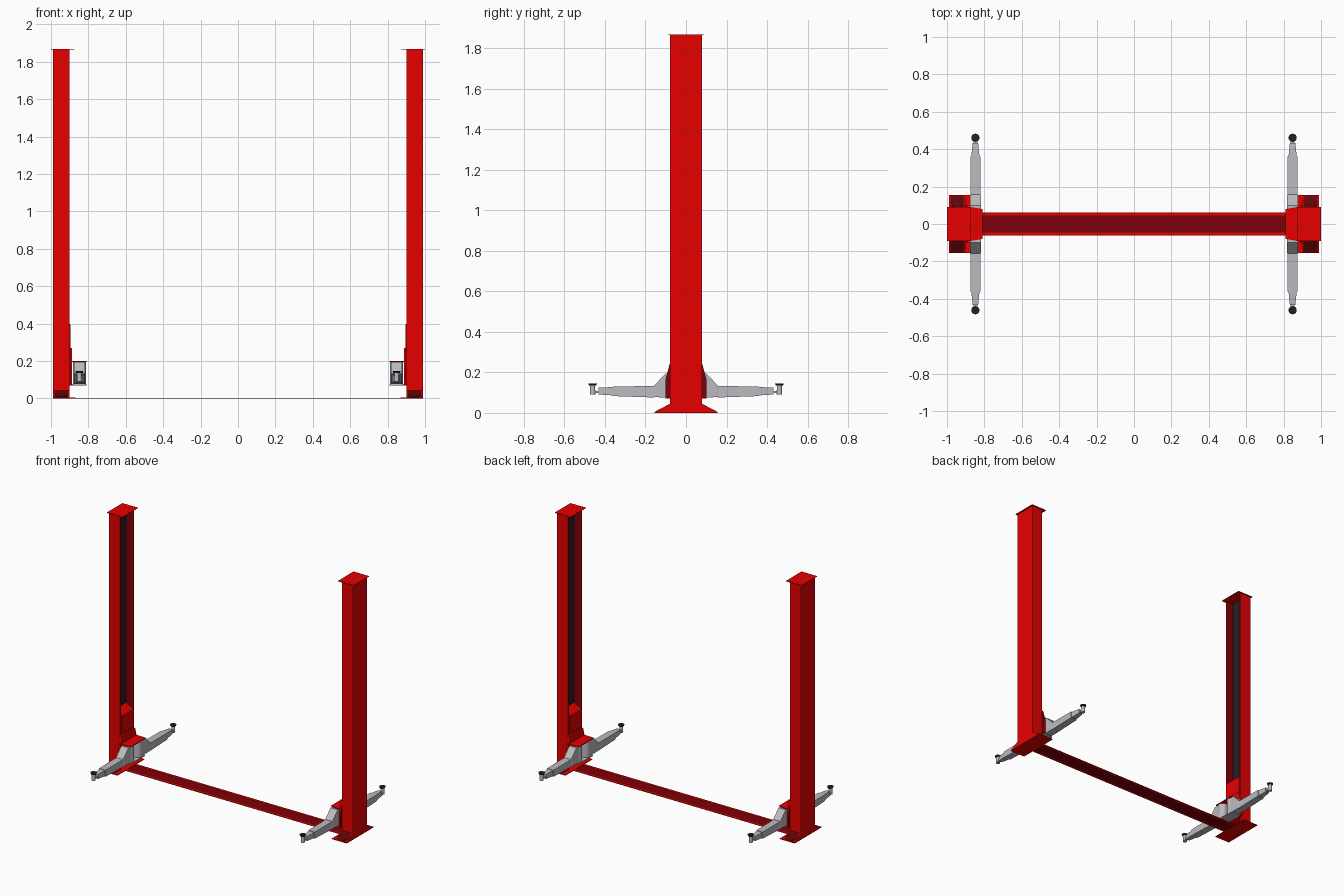
import bpy, bmesh, math
from mathutils import Matrix

if "Cube" in bpy.data.objects:
    bpy.data.objects.remove(bpy.data.objects["Cube"])


def material(name, rgb):
    m = bpy.data.materials.new(name)
    m.diffuse_color = (*rgb, 1)
    m.use_nodes = True
    m.node_tree.nodes["Principled BSDF"].inputs["Base Color"].default_value = m.diffuse_color
    return m


RED = material("red paint", (0.80, 0.0, 0.0))
DARK = material("dark red", (0.20, 0.0, 0.002))
SHADE = material("anchor brown", (0.10, 0.002, 0.003))
GREY = material("grey steel", (0.50, 0.50, 0.53))
BLACK = material("black rubber", (0.018, 0.014, 0.018))


def finish(name, bm, mat):
    bmesh.ops.recalc_face_normals(bm, faces=bm.faces[:])
    me = bpy.data.meshes.new(name)
    bm.to_mesh(me)
    bm.free()
    me.materials.append(mat)
    ob = bpy.data.objects.new(name, me)
    bpy.context.collection.objects.link(ob)
    return ob


def box(name, x, y, z, mat):
    """Box from (min, max) pairs."""
    bm = bmesh.new()
    bmesh.ops.create_cube(bm, size=1)
    for v in bm.verts:
        v.co = [r[0] if c < 0 else r[1] for r, c in zip((x, y, z), v.co)]
    return finish(name, bm, mat)


def prism(name, outline, axis, lo, hi, mat):
    """Extrude a 2D outline along an axis; the outline uses the other two axes."""
    bm = bmesh.new()

    def at(p, d):
        c = list(p)
        c.insert(axis, d)
        return bm.verts.new(c)

    a, b = [[at(p, d) for p in outline] for d in (lo, hi)]
    bm.faces.new(a)
    bm.faces.new(b)
    n = len(a)
    for i in range(n):
        j = (i + 1) % n
        bm.faces.new((a[i], a[j], b[j], b[i]))
    return finish(name, bm, mat)


def cylinder(name, x, y, z0, z1, r1, r2, mat, sides=16, tilt=0.0):
    bm = bmesh.new()
    mx = Matrix.Translation((x, y, (z0 + z1) / 2)) @ Matrix.Rotation(tilt, 4, 'X')
    bmesh.ops.create_cone(bm, cap_ends=True, segments=sides, radius1=r1, radius2=r2,
                          depth=z1 - z0, matrix=mx)
    ob = finish(name, bm, mat)
    for p in ob.data.polygons:
        p.use_smooth = len(p.vertices) == 4
    ob.data.set_sharp_from_angle(angle=math.radians(40))
    return ob


def loft(name, sections, x, s, mat):
    """Join rectangles (y, half width, z low, z high) along y."""
    bm = bmesh.new()
    rings = [[bm.verts.new(c) for c in ((x - w, s * y, a), (x + w, s * y, a),
                                        (x + w, s * y, b), (x - w, s * y, b))]
             for y, w, a, b in sections]
    for p, q in zip(rings, rings[1:]):
        for i in range(4):
            j = (i + 1) % 4
            bm.faces.new((p[i], p[j], q[j], q[i]))
    bm.faces.new(rings[0])
    bm.faces.new(rings[-1])
    return finish(name, bm, mat)


ARM_X = 0.848
ARM = [(0.055, 0.029, 0.078, 0.193), (0.10, 0.029, 0.076, 0.195), (0.155, 0.029, 0.078, 0.137),
       (0.158, 0.027, 0.076, 0.132), (0.36, 0.026, 0.083, 0.131)]
ARM_TIP = [(0.34, 0.024, 0.085, 0.129), (0.42, 0.016, 0.090, 0.125), (0.432, 0.015, 0.091, 0.124)]

for side, k in (("right", 1), ("left", -1)):
    def X(a, b):
        return tuple(sorted((k * a, k * b)))

    # Column: C channel open toward the middle, with dark linings and top cap
    c = [(0.90, 0.08), (0.988, 0.08), (0.988, -0.08), (0.90, -0.08), (0.90, -0.068),
         (0.905, -0.068), (0.905, -0.075), (0.983, -0.075), (0.983, 0.075),
         (0.905, 0.075), (0.905, 0.068), (0.90, 0.068)]
    prism(side + "_column", [(k * a, b) for a, b in c], 2, 0.0, 1.865, RED)
    box(side + "_column_lining", X(0.955, 0.982), (-0.071, 0.071), (0.01, 1.863), BLACK)
    for s in (1, -1):
        box(side + "_column_side_lining", X(0.902, 0.982),
            tuple(sorted((s * 0.070, s * 0.0755))), (0.01, 1.863), DARK)
    box(side + "_top_cap", X(0.873, 1.0), (-0.09, 0.09), (1.865, 1.868), RED)

    # Base plate with end ribs, sloped covers and anchor discs
    box(side + "_base_plate", X(0.868, 0.99), (-0.155, 0.155), (0.0, 0.004), RED)
    for s in (1, -1):
        tri = [(s * 0.079, 0.0), (s * 0.155, 0.0), (s * 0.155, 0.004), (s * 0.079, 0.045)]
        for a in (0.90, 0.981):
            prism(side + "_base_rib", tri, 0, *X(a, a + 0.007), RED)
        cover = [(s * 0.079, 0.002), (s * 0.152, 0.002), (s * 0.152, 0.004), (s * 0.079, 0.042)]
        prism(side + "_base_cover", cover, 0, *X(0.906, 0.982), DARK)
        cylinder(side + "_base_anchor", k * 0.944, s * 0.116, 0.0215, 0.0255, 0.034, 0.034,
                 SHADE, 12, -s * math.atan2(0.038, 0.073))

    # Sliding carriage: inner slide with sloped top, wing plate, two brackets
    slide = [(0.895, 0.07), (0.953, 0.07), (0.953, 0.43), (0.895, 0.395)]
    prism(side + "_carriage_slide", [(k * a, b) for a, b in slide], 1, -0.067, 0.067, RED)
    wing = [(-0.10, 0.07), (0.10, 0.07), (0.10, 0.17), (0.078, 0.25), (0.06, 0.27),
            (-0.06, 0.27), (-0.078, 0.25), (-0.10, 0.17)]
    w = prism(side + "_carriage_wing", wing, 0, *X(0.887, 0.899), RED)
    w.data.materials.append(DARK)
    for p in w.data.polygons:
        p.material_index = int(p.normal.x * k > 0.9)   # dark back face
    plate = [(0.89, -0.09), (0.87, -0.09), (0.81, -0.08), (0.81, 0.08), (0.87, 0.09), (0.89, 0.09)]
    for z, mat in ((0.07, GREY), (0.195, RED)):
        prism(side + "_carriage_bracket", [(k * a, b) for a, b in plate], 2, z, z + 0.006, mat)

    # Swing arms with pivot pins, narrow tips and lifting pads
    for s, end in ((1, "back"), (-1, "front")):
        n = side + "_" + end
        x = k * ARM_X
        cylinder(n + "_pivot_pin", x, s * 0.05, 0.074, 0.197, 0.035, 0.035, GREY)
        loft(n + "_swing_arm", ARM, x, s, GREY)
        loft(n + "_arm_tip", ARM_TIP, x, s, GREY)
        box(n + "_pad_link", (x - 0.011, x + 0.011), tuple(sorted((s * 0.425, s * 0.455))),
            (0.097, 0.108), GREY)
        cylinder(n + "_pad_stem", x, s * 0.461, 0.09, 0.137, 0.014, 0.012, GREY)
        cylinder(n + "_pad", x, s * 0.461, 0.136, 0.146, 0.018, 0.022, BLACK)

# Floor plate between columns with bright edge strips
box("floor_plate", (-0.87, 0.87), (-0.046, 0.046), (0.0, 0.002), DARK)
for s in (1, -1):
    box("floor_plate_edge", (-0.87, 0.87), tuple(sorted((s * 0.046, s * 0.062))), (0.0, 0.003), RED)
